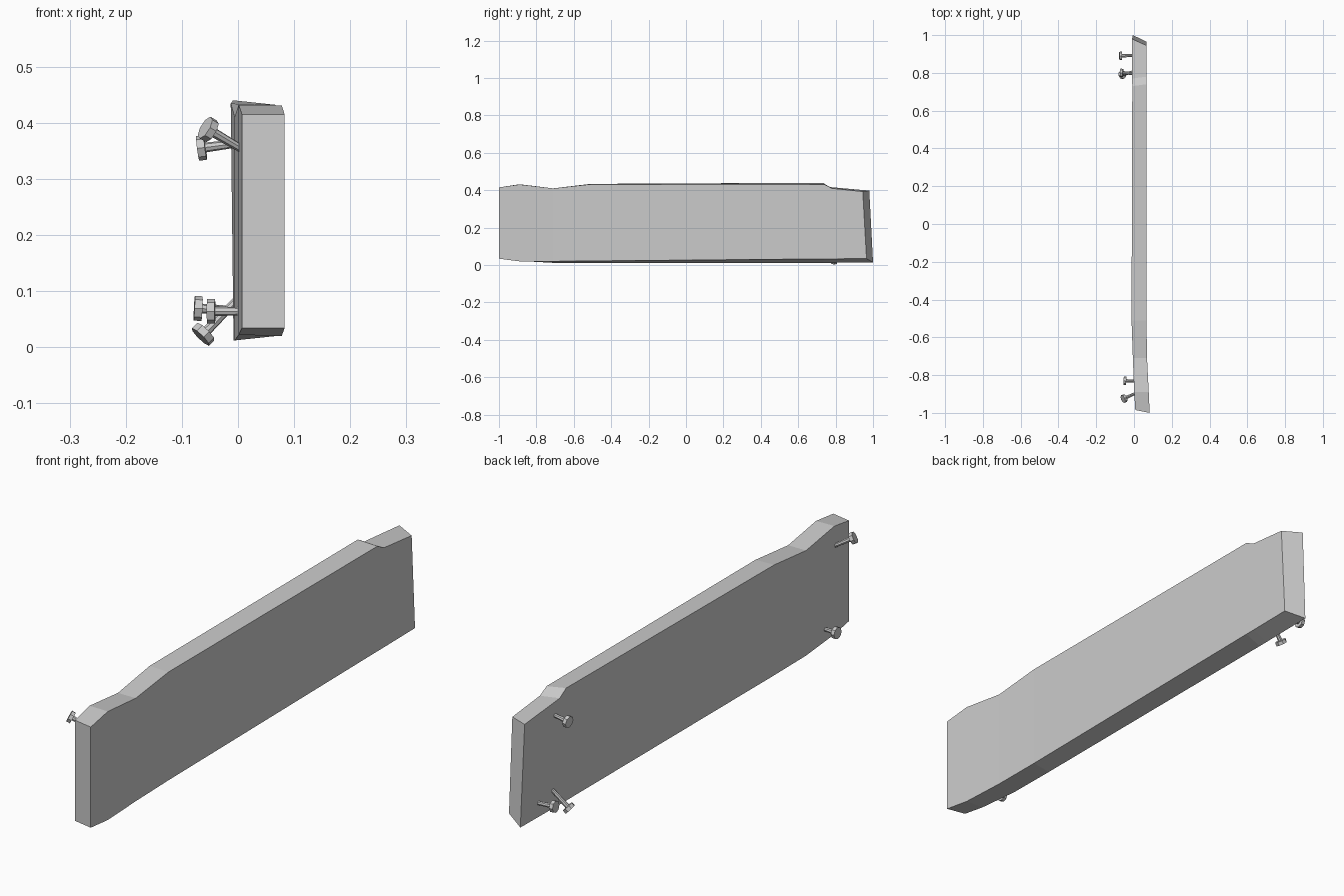
import bpy, bmesh
from mathutils import Vector


def finish(bm, name):
    bmesh.ops.recalc_face_normals(bm, faces=bm.faces)
    mesh = bpy.data.meshes.new(name)
    bm.to_mesh(mesh)
    bm.free()
    obj = bpy.data.objects.new(name, mesh)
    bpy.context.collection.objects.link(obj)
    return obj


# Plank: worn cross-sections from front to back
# per side: x at bottom, x at top, y at bottom, y at top, z bottom, z top
left = [
    (0.007, 0.007, -0.985, -0.985, 0.034, 0.415),
    (0.001, 0.001, -0.89, -0.89, 0.022, 0.432),
    (-0.006, -0.006, -0.71, -0.71, 0.012, 0.410),
    (-0.008, -0.013, -0.51, -0.51, 0.012, 0.434),
    (-0.007, -0.009, 0.73, 0.73, 0.012, 0.440),
    (-0.007, -0.010, 0.77, 0.77, 0.012, 0.417),
    (-0.006, -0.010, 1.00, 0.98, 0.014, 0.398),
]
right = [
    (0.083, 0.083, -1.0, -1.0, 0.034, 0.415),
    (0.078, 0.078, -0.89, -0.89, 0.020, 0.431),
    (0.069, 0.069, -0.71, -0.71, 0.020, 0.410),
    (0.066, 0.066, -0.51, -0.51, 0.022, 0.432),
    (0.066, 0.066, 0.74, 0.74, 0.033, 0.431),
    (0.066, 0.066, 0.78, 0.78, 0.033, 0.410),
    (0.066, 0.066, 0.965, 0.945, 0.035, 0.393),
]
bm = bmesh.new()
rings = []
for l, r in zip(left, right):
    rings.append([bm.verts.new(p) for p in (
        (l[0], l[2], l[4]), (r[0], r[2], r[4]),
        (r[1], r[3], r[5]), (l[1], l[3], l[5]))])
for a, b in zip(rings, rings[1:]):
    for i in range(4):
        j = (i + 1) % 4
        bm.faces.new((a[i], a[j], b[j], b[i]))
bm.faces.new(rings[0])
bm.faces.new(rings[-1])
finish(bm, "plank")


# Nails: octagonal shaft and flat head, root inside the plank
def nail(name, root, head):
    root, head = Vector(root), Vector(head)
    axis = (head - root).normalized()
    rot = axis.to_track_quat('Z', 'Y').to_matrix().to_4x4()
    root = root - axis * 0.012
    bm = bmesh.new()
    for a, b, r1, r2 in ((root, head, 0.007, 0.009),
                         (head - axis * 0.007, head + axis * 0.007, 0.022, 0.022)):
        m = rot.copy()
        m.translation = (a + b) / 2
        bmesh.ops.create_cone(bm, cap_ends=True, segments=8, radius1=r1,
                              radius2=r2, depth=(b - a).length, matrix=m)
    return finish(bm, name)


nails = [
    ((0.000, -0.900, 0.357), (-0.053, -0.924, 0.388)),
    ((0.000, -0.832, 0.064), (-0.048, -0.830, 0.064)),
    ((-0.010, 0.797, 0.362), (-0.065, 0.800, 0.355)),
    ((-0.008, 0.892, 0.066), (-0.071, 0.890, 0.069)),
    ((-0.008, 0.805, 0.078), (-0.062, 0.790, 0.023)),
]
for i, (root, head) in enumerate(nails):
    nail(f"nail_{i + 1}", root, head)
